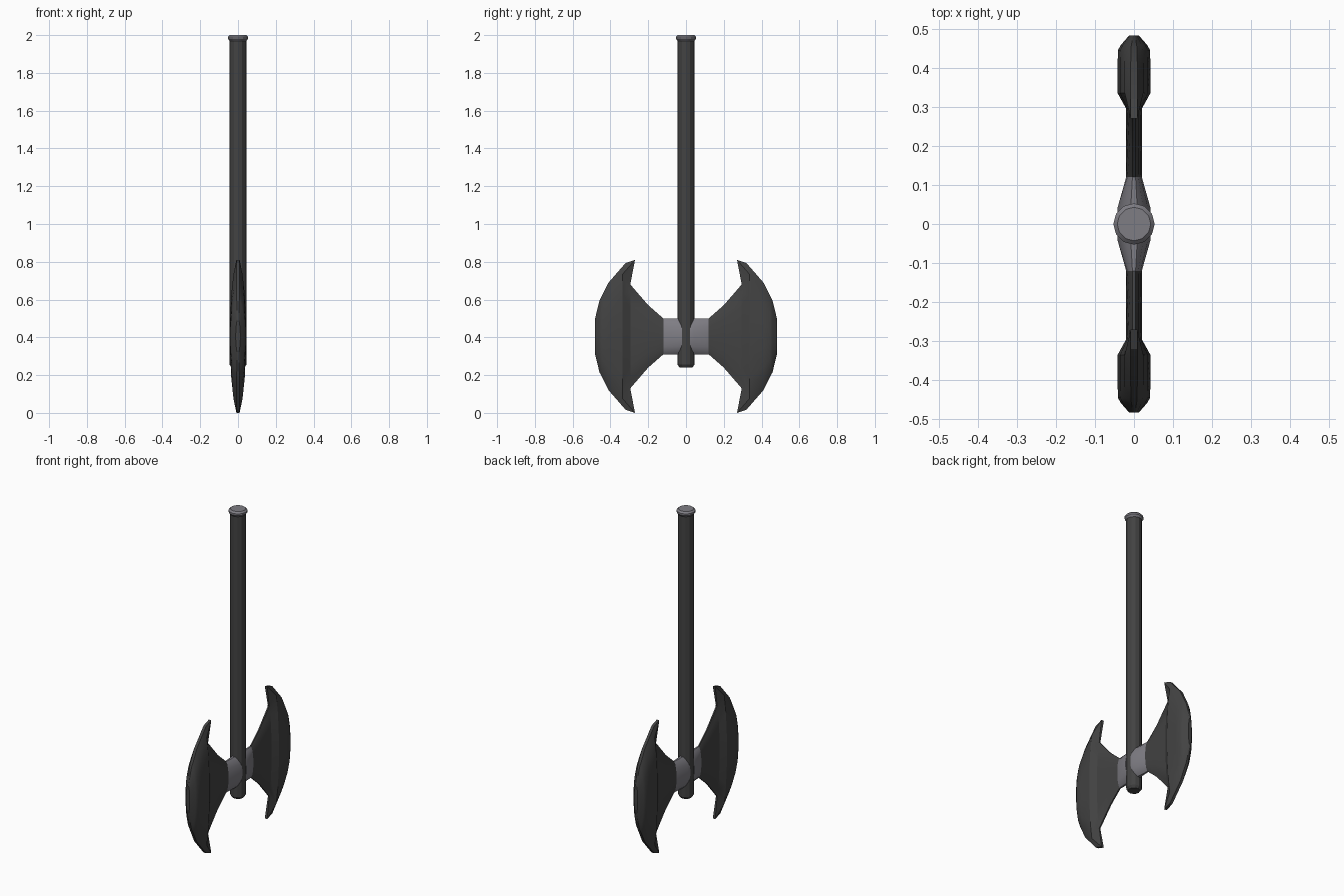
import bpy, bmesh
from math import sin, cos, pi, radians

if "Cube" in bpy.data.objects:
    bpy.data.objects.remove(bpy.data.objects["Cube"])

AXLE_Z = 0.405   # height of the axe head centre


def material(name, rgb):
    m = bpy.data.materials.new(name)
    m.diffuse_color = (*rgb, 1)
    m.use_nodes = True
    m.node_tree.nodes["Principled BSDF"].inputs["Base Color"].default_value = m.diffuse_color
    return m


DARK = material("dark_metal", (0.055, 0.055, 0.055))
LIGHT = material("light_metal", (0.21, 0.205, 0.23))


def loft(name, rings, mat, mirror=False):
    """Skin a list of equal-length vertex rings and cap both ends."""
    bm = bmesh.new()
    loops = [[bm.verts.new(p) for p in ring] for ring in rings]
    n = len(loops[0])
    for a, b in zip(loops, loops[1:]):
        for i in range(n):
            j = (i + 1) % n
            bm.faces.new((a[i], a[j], b[j], b[i]))
    bm.faces.new(loops[0])
    bm.faces.new(loops[-1])
    bmesh.ops.recalc_face_normals(bm, faces=bm.faces)
    me = bpy.data.meshes.new(name)
    bm.to_mesh(me)
    bm.free()
    me.materials.append(mat)
    ob = bpy.data.objects.new(name, me)
    bpy.context.collection.objects.link(ob)
    if mirror:
        mod = ob.modifiers.new("mirror", 'MIRROR')
        mod.use_axis = (False, True, False)
    bpy.ops.object.select_all(action='DESELECT')
    bpy.context.view_layer.objects.active = ob
    ob.select_set(True)
    bpy.ops.object.shade_smooth_by_angle(angle=radians(25))
    return ob


def round_ring(r, z, n=12):
    return [(r * cos(2 * pi * i / n), r * sin(2 * pi * i / n), z) for i in range(n)]


def oval_ring(y, hz, hx, tip=None, n=16):
    """Oval section across y; tip = (y, half height) moves the top and bottom edges."""
    k = 1 / cos(pi / n)
    pts = []
    for i in range(n):
        a = 2 * pi * (i + 0.5) / n
        x, z, py = hx * k * sin(a), hz * k * cos(a), y
        if tip and abs(cos(a)) > 0.95:
            py, z = tip[0], tip[1] * (1 if z > 0 else -1)
        pts.append((x, py, AXLE_Z + z))
    return pts


# Handle shaft with a bevelled lower end
loft("handle", [round_ring(r, z) for r, z in
                [(0.034, 0.24), (0.044, 0.255), (0.044, 1.975)]], DARK)

# Flared pommel cap
loft("pommel_cap", [round_ring(r, z) for r, z in
                    [(0.043, 1.967), (0.053, 1.98), (0.053, 1.99), (0.043, 2.0)]], LIGHT)

# Tapered collars joining the handle to the blades
loft("collar", [oval_ring(*s) for s in
                [(0.02, 0.095, 0.043), (0.042, 0.095, 0.042), (0.12, 0.095, 0.02)]],
     LIGHT, mirror=True)

# Double blades with swept-back horns
loft("blade", [oval_ring(*s) for s in [
    (0.12, 0.095, 0.02),
    (0.20, 0.165, 0.02),
    (0.295, 0.275, 0.02),
    (0.335, 0.39, 0.042, (0.27, 0.405)),
    (0.345, 0.375, 0.042, (0.32, 0.388)),
    (0.41, 0.285, 0.042),
    (0.445, 0.215, 0.041),
    (0.458, 0.19, 0.034),
    (0.483, 0.088, 0.012)]], DARK, mirror=True)
